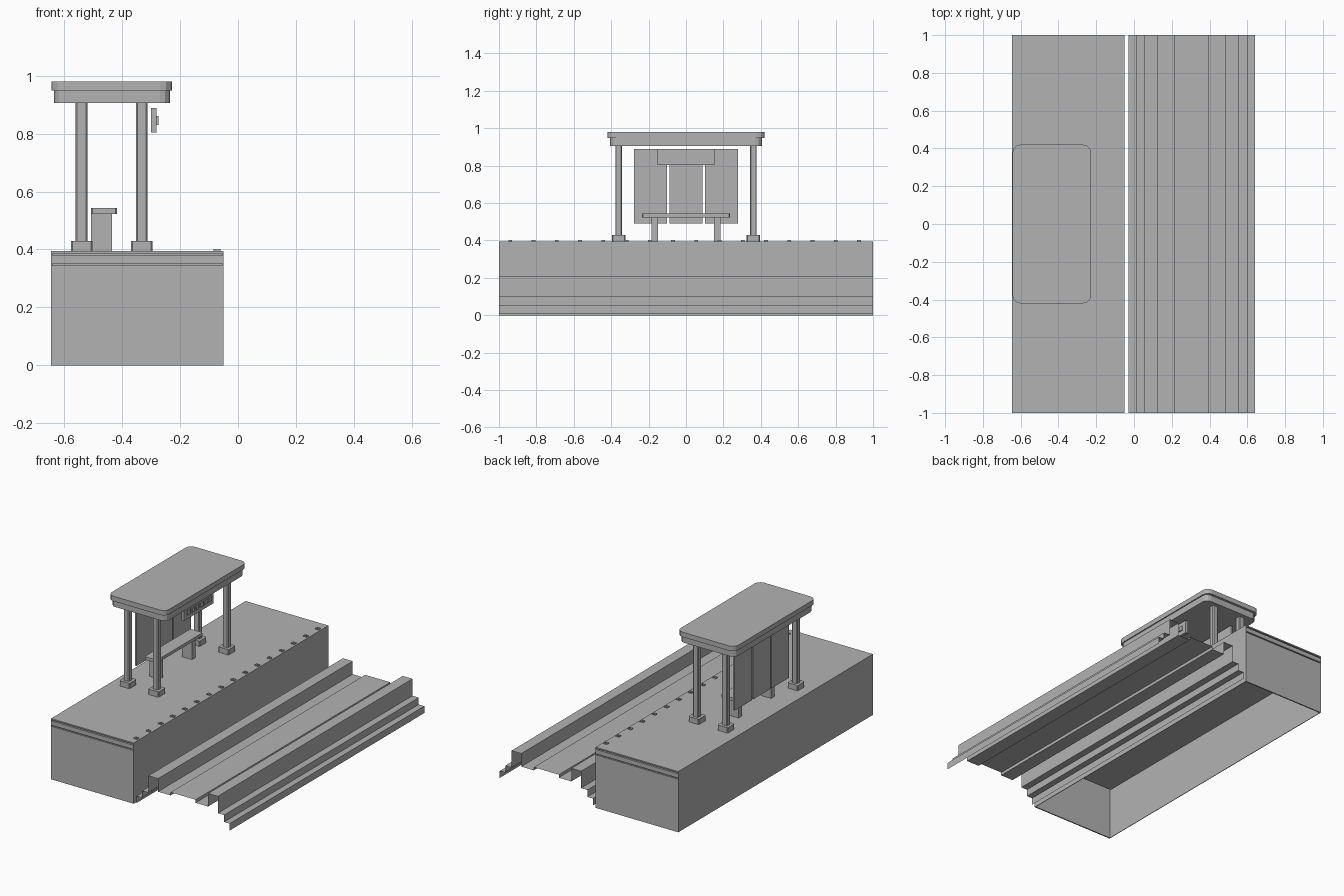
import bpy, bmesh

cube = bpy.data.objects.get("Cube")
if cube:
    bpy.data.objects.remove(cube, do_unlink=True)

grey = bpy.data.materials.new("plain grey")
grey.use_nodes = True
grey.diffuse_color = (0.45, 0.45, 0.45, 1)
grey.node_tree.nodes["Principled BSDF"].inputs["Base Color"].default_value = (0.45, 0.45, 0.45, 1)


def finish(name, bm):
    mesh = bpy.data.meshes.new(name)
    bm.to_mesh(mesh)
    bm.free()
    mesh.materials.append(grey)
    obj = bpy.data.objects.new(name, mesh)
    bpy.context.collection.objects.link(obj)
    return obj


def box(name, x, y, z, corner=0.0, segments=1):
    """Box from (min, max) ranges, with optional rounded upright edges."""
    bm = bmesh.new()
    bmesh.ops.create_cube(bm, size=1)
    for v in bm.verts:
        for axis, (low, high) in enumerate((x, y, z)):
            v.co[axis] = high if v.co[axis] > 0 else low
    if corner:
        upright = [e for e in bm.edges
                   if abs(e.verts[0].co.z - e.verts[1].co.z) > 0.5 * (z[1] - z[0])]
        bmesh.ops.bevel(bm, geom=upright, offset=corner, segments=segments,
                        profile=0.5, affect='EDGES')
    return finish(name, bm)


def around(centre, half):
    return (centre - half, centre + half)


# Hollow platform, open underneath
LEFT, RIGHT, DECK = -0.645, -0.05, 0.395
FULL_X = (LEFT, RIGHT)
box("platform_outer_wall", (LEFT, LEFT + 0.004), (-1, 1), (0, 0.39))
box("platform_track_wall", (RIGHT - 0.004, RIGHT), (-1, 1), (0, 0.39))
box("platform_deck", FULL_X, (-1, 1), (0.387, DECK))
box("platform_core", (LEFT + 0.004, RIGHT - 0.004), (-0.985, 0.985), (0.335, 0.387))
for side, label in ((-1, "front"), (1, "back")):
    ends = sorted((side, side * 0.992))
    box(label + "_end_wall", FULL_X, ends, (0, 0.345))
    band = sorted((side, side * 0.985))
    box(label + "_end_band", FULL_X, band, (0.352, 0.38))

# Small markers along the platform edge
for i in range(16):
    y = around(-0.94 + i * 0.1243, 0.01)
    for x in (-0.08, -0.065):
        box("edge_marker", around(x, 0.005), y, (DECK, 0.402))

# Track bed: half profile mirrored about its centre line, swept along y
CENTRE = 0.305
half = [(0.335, 0.01), (0.335, 0.055), (0.295, 0.055), (0.295, 0.1), (0.25, 0.1),
        (0.25, 0.21), (0.18, 0.21), (0.18, 0.125), (0.09, 0.125), (0.09, 0.145)]
profile = [(CENTRE - d, z) for d, z in half] + [(CENTRE + d, z) for d, z in reversed(half)]
bm = bmesh.new()
rows = [[bm.verts.new((x, y, z)) for x, z in profile] for y in (-1, 1)]
for i in range(len(profile) - 1):
    bm.faces.new((rows[0][i], rows[0][i + 1], rows[1][i + 1], rows[1][i]))
finish("track_bed", bm)

# Shelter posts with square feet
for x in (-0.54, -0.332):
    for y in (-0.36, 0.36):
        box("post_foot", around(x, 0.037), around(y, 0.036), (DECK, 0.43), 0.005)
        box("post", around(x, 0.02), around(y, 0.018), (0.43, 0.91), 0.005)

# Two-step roof with rounded corners
box("roof_lower", (-0.635, -0.235), (-0.405, 0.405), (0.905, 0.948), 0.035, 3)
box("roof_upper", (-0.643, -0.228), (-0.42, 0.42), (0.948, 0.98), 0.04, 3)

# Back panels
for y in (-0.19, 0.0, 0.19):
    box("back_panel", around(-0.54, 0.006), around(y, 0.089), (0.49, 0.89))

# Bench
box("bench_seat", (-0.508, -0.418), (-0.235, 0.235), (0.523, 0.543), 0.005)
for y in (-0.167, 0.167):
    box("bench_leg", (-0.508, -0.435), around(y, 0.018), (DECK, 0.523))

# Hanging sign with a row of small plates
box("sign", (-0.3, -0.281), (-0.152, 0.152), (0.803, 0.888))
for i in range(6):
    box("sign_plate", (-0.281, -0.275), around(-0.11 + i * 0.044, 0.014), (0.83, 0.86))
